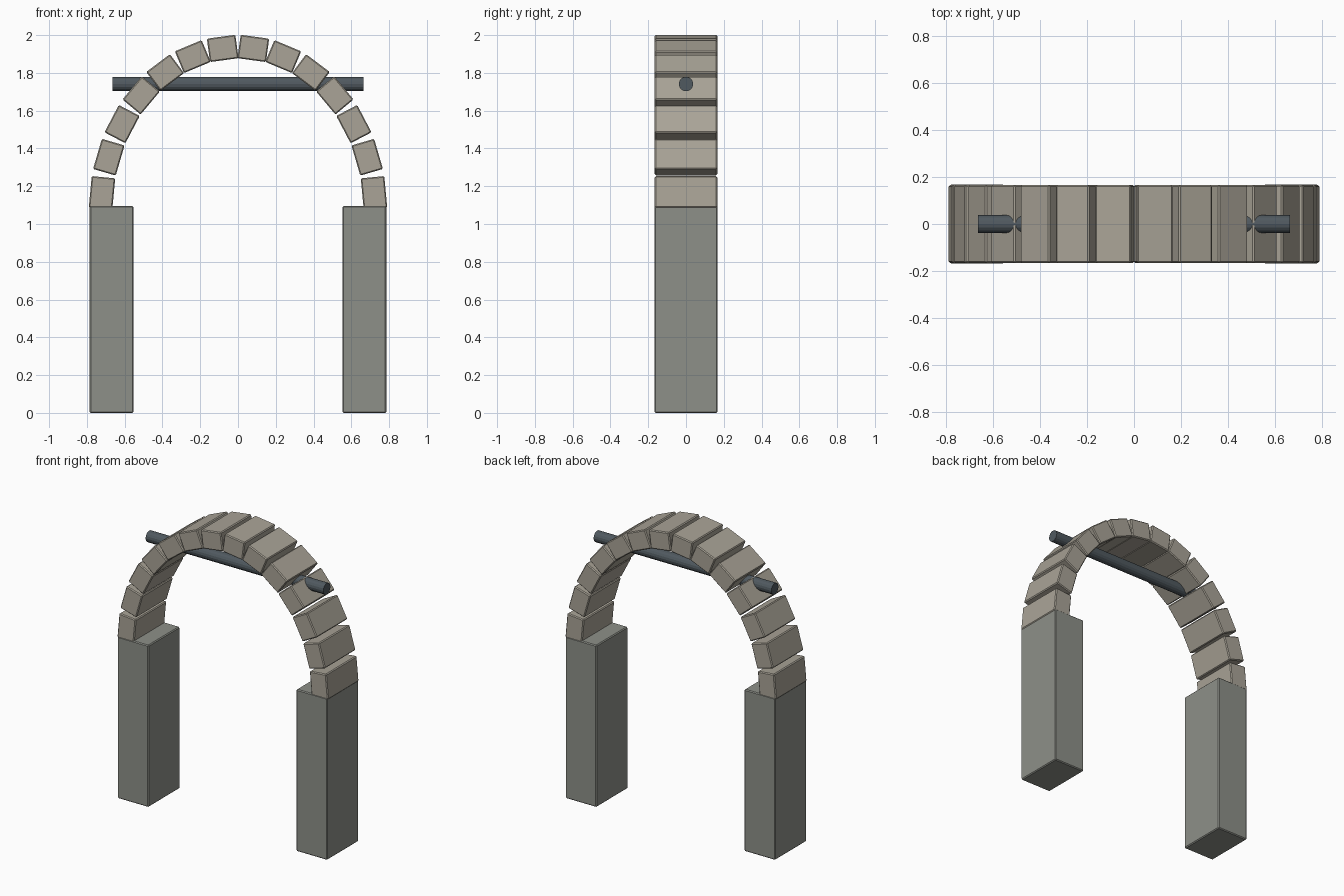
import bpy
from math import sin, cos, pi, atan2

if "Cube" in bpy.data.objects:
    bpy.data.objects.remove(bpy.data.objects["Cube"])


def material(name, color):
    m = bpy.data.materials.new(name)
    m.diffuse_color = (*color, 1)
    m.use_nodes = True
    m.node_tree.nodes["Principled BSDF"].inputs["Base Color"].default_value = m.diffuse_color
    return m


STONE = material("warm_stone", (0.40, 0.37, 0.31))
PILLAR = material("grey_stone", (0.27, 0.28, 0.25))
IRON = material("dark_iron", (0.08, 0.10, 0.115))


def block(name, loc, size, mat, tilt=0.0, bevel=0.006):
    bpy.ops.mesh.primitive_cube_add(size=1, location=loc)
    ob = bpy.context.object
    ob.name = name
    ob.scale = size
    bpy.ops.object.transform_apply(location=False, rotation=False, scale=True)
    ob.rotation_euler = (0, tilt, 0)
    mod = ob.modifiers.new("worn_edges", "BEVEL")
    mod.width = bevel
    mod.segments = 1
    ob.data.materials.append(mat)
    return ob


# Two pillars
for side, label in ((-1, "left"), (1, "right")):
    block(f"{label}_pillar", (side * 0.669, 0, 0.5475), (0.232, 0.336, 1.095), PILLAR)

# Arch stones spaced along a half ellipse, each square to the curve
COUNT, A, B, SPRING = 14, 0.7246, 0.868, 1.067
for i in range(COUNT):
    t = (i + 0.5) * pi / COUNT
    normal = atan2(A * sin(t), B * cos(t))
    length = 0.152 + 0.016 * cos(t) ** 2
    block(f"arch_stone_{i + 1}", (A * cos(t), 0, SPRING + B * sin(t)),
          (length, 0.331, 0.125), STONE, tilt=pi / 2 - normal)

# Horizontal tie bar through the arch
bpy.ops.mesh.primitive_cylinder_add(vertices=16, radius=0.038, depth=1.33,
                                    location=(0, 0, 1.741), rotation=(0, pi / 2, 0))
bar = bpy.context.object
bar.name = "tie_bar"
bar.data.materials.append(IRON)
